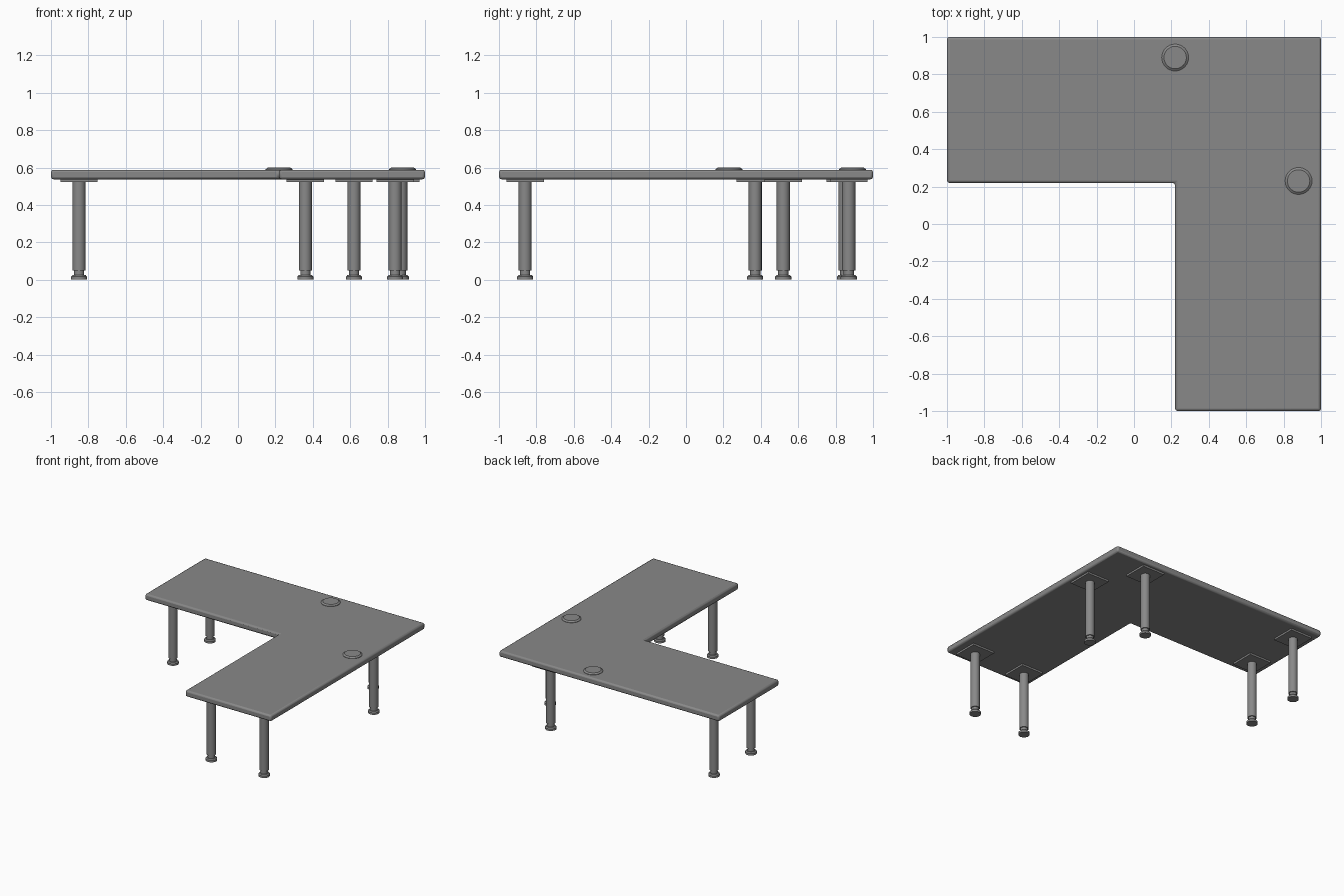
import bpy
import bmesh
from mathutils import Vector
from math import radians

cube = bpy.data.objects.get("Cube")
if cube:
    bpy.data.objects.remove(cube, do_unlink=True)

# One grey finish throughout
grey = bpy.data.materials.new("mid_grey")
grey.use_nodes = True
grey.diffuse_color = (0.25, 0.25, 0.25, 1)
grey.node_tree.nodes["Principled BSDF"].inputs["Base Color"].default_value = grey.diffuse_color


def finish(name, bm, location=(0, 0, 0)):
    bmesh.ops.recalc_face_normals(bm, faces=bm.faces)
    mesh = bpy.data.meshes.new(name)
    bm.to_mesh(mesh)
    bm.free()
    mesh.materials.append(grey)
    obj = bpy.data.objects.new(name, mesh)
    obj.location = location
    bpy.context.collection.objects.link(obj)
    bpy.ops.object.select_all(action="DESELECT")
    obj.select_set(True)
    bpy.context.view_layer.objects.active = obj
    bpy.ops.object.shade_smooth_by_angle(angle=radians(35))
    return obj


def prism(name, outline, z0, z1, location=(0, 0, 0), bevel=0):
    """Extrude a flat outline upward, optionally rounding its edges."""
    bm = bmesh.new()
    face = bm.faces.new([bm.verts.new((x, y, z0)) for x, y in outline])
    new = bmesh.ops.extrude_face_region(bm, geom=[face])["geom"]
    bmesh.ops.translate(bm, vec=(0, 0, z1 - z0),
                        verts=[g for g in new if isinstance(g, bmesh.types.BMVert)])
    obj = finish(name, bm, location)
    if bevel:
        mod = obj.modifiers.new("rounded_edges", "BEVEL")
        mod.width, mod.segments = bevel, 2
    return obj


def turned(name, profile, location, sides=32):
    """Spin a radius/height profile around the vertical axis."""
    bm = bmesh.new()
    verts = [bm.verts.new((r, 0, z)) for r, z in profile]
    edges = [bm.edges.new(pair) for pair in zip(verts, verts[1:])]
    bmesh.ops.spin(bm, geom=verts + edges, cent=(0, 0, 0), axis=(0, 0, 1),
                   angle=radians(360), steps=sides)
    bmesh.ops.remove_doubles(bm, verts=bm.verts, dist=0.0001)
    return finish(name, bm, location)


# L-shaped worktop
prism("worktop", [(-1, 0.22), (0.22, 0.22), (0.22, -1), (1, -1), (1, 1), (-1, 1)],
      0.537, 0.588, bevel=0.013)

# Legs with mounting plates, necks and levelling feet
leg_profile = [(0, 0.05), (0.035, 0.05), (0.035, 0.525), (0, 0.525)]
neck_profile = [(0, 0.015), (0.027, 0.015), (0.027, 0.055), (0, 0.055)]
foot_profile = [(0, 0), (0.043, 0), (0.043, 0.016), (0.036, 0.024), (0, 0.024)]
legs = {
    "left_arm_front": (-0.85, 0.37), "left_arm_back": (-0.85, 0.85),
    "corner_back": (0.62, 0.87), "corner_side": (0.87, 0.52),
    "front_arm_inner": (0.36, -0.86), "front_arm_outer": (0.84, -0.86),
}
square = [(-0.1, -0.1), (0.1, -0.1), (0.1, 0.1), (-0.1, 0.1)]
for name, (x, y) in legs.items():
    spot = Vector((x, y, 0))
    prism(name + "_plate", square, 0.522, 0.539, spot)
    turned(name + "_leg", leg_profile, spot)
    turned(name + "_neck", neck_profile, spot)
    turned(name + "_foot", foot_profile, spot)

# Cable port covers
cover_profile = [(0, 0.58), (0.072, 0.58), (0.072, 0.591), (0.06, 0.6), (0, 0.6)]
for name, x, y in (("back_cable_cover", 0.22, 0.89), ("side_cable_cover", 0.88, 0.23)):
    turned(name, cover_profile, (x, y, 0))
